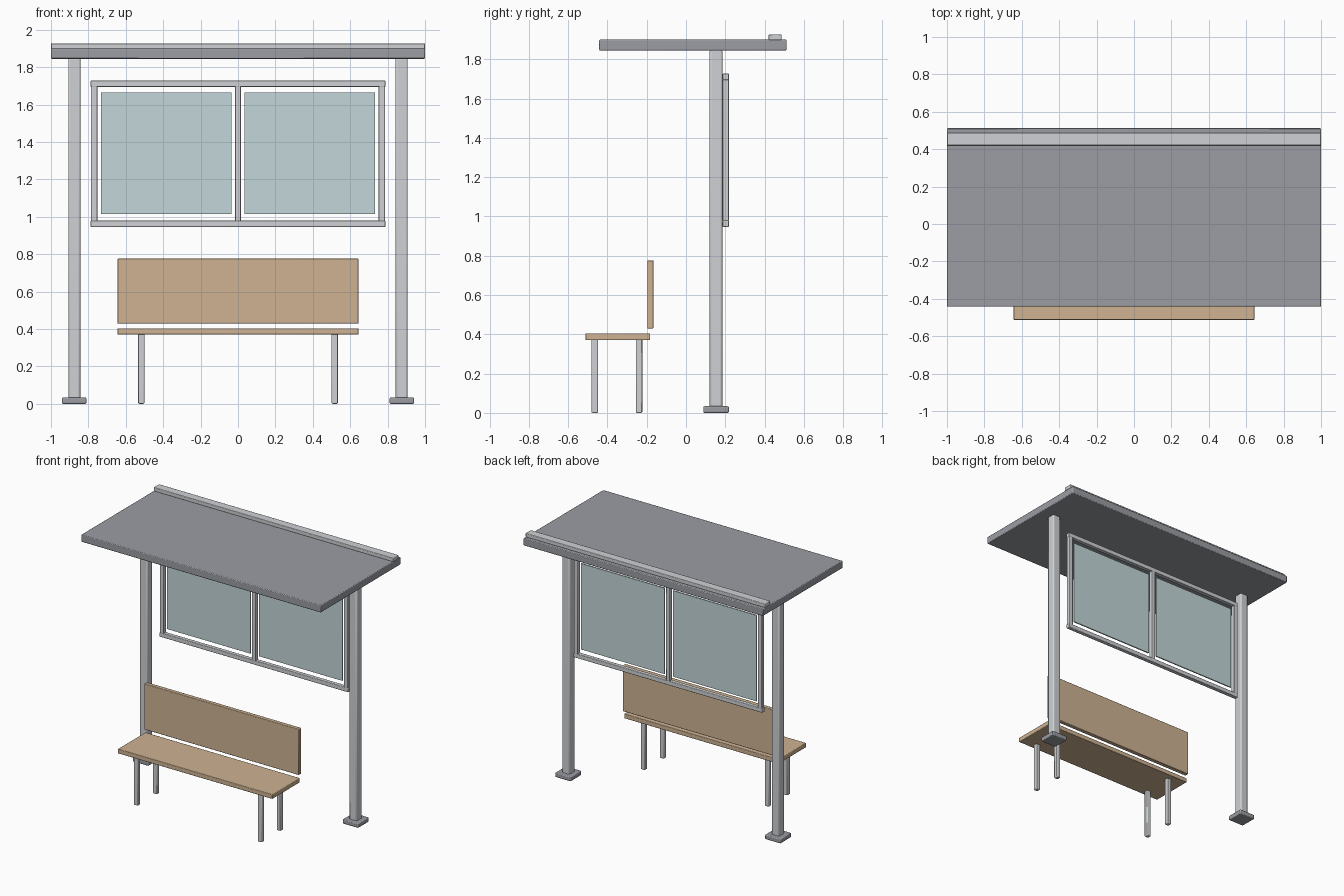
import bpy, bmesh

if "Cube" in bpy.data.objects:
    bpy.data.objects.remove(bpy.data.objects["Cube"])


def material(name, rgb):
    m = bpy.data.materials.new(name)
    m.diffuse_color = (*rgb, 1)
    m.use_nodes = True
    m.node_tree.nodes["Principled BSDF"].inputs["Base Color"].default_value = m.diffuse_color
    return m


DARK = material("dark_metal", (0.33, 0.34, 0.37))
LIGHT = material("light_metal", (0.62, 0.64, 0.66))
WOOD = material("wood", (0.62, 0.45, 0.29))
GLASS = material("glass", (0.55, 0.68, 0.70))


def box(name, x, y, z, mat, bevel=0.004):
    """Softly bevelled box from (min, max) ranges on each axis."""
    bm = bmesh.new()
    bmesh.ops.create_cube(bm, size=1)
    for v in bm.verts:
        v.co = [r[0] if c < 0 else r[1] for c, r in zip(v.co, (x, y, z))]
    mesh = bpy.data.meshes.new(name)
    bm.to_mesh(mesh)
    bm.free()
    mesh.materials.append(mat)
    ob = bpy.data.objects.new(name, mesh)
    bpy.context.collection.objects.link(ob)
    mod = ob.modifiers.new("soft_edges", 'BEVEL')
    mod.width = bevel
    mod.segments = 2
    bpy.ops.object.select_all(action='DESELECT')
    ob.select_set(True)
    bpy.context.view_layer.objects.active = ob
    bpy.ops.object.shade_smooth_by_angle()
    return ob


def around(c, size):
    return (c - size / 2, c + size / 2)


# Roof slab and rear gutter strip
box("roof", (-1, 1), (-0.442, 0.512), (1.845, 1.9), DARK, 0.005)
box("roof_rear_strip", (-1, 1), (0.421, 0.486), (1.898, 1.927), LIGHT)

# Window frame rails and middle bar
FRAME_Y = (0.187, 0.218)
box("frame_top_rail", (-0.788, 0.788), FRAME_Y, (1.695, 1.728), LIGHT)
box("frame_bottom_rail", (-0.788, 0.788), FRAME_Y, (0.946, 0.979), LIGHT)
box("frame_middle_bar", around(0, 0.03), FRAME_Y, (0.975, 1.70), LIGHT)

# Bench seat and backrest
box("bench_seat", (-0.645, 0.645), (-0.512, -0.182), (0.37, 0.404), WOOD)
box("bench_backrest", (-0.645, 0.645), (-0.197, -0.165), (0.43, 0.776), WOOD)

# Parts repeated on both sides
for side, s in (("left", -1), ("right", 1)):
    box(f"{side}_post", around(s * 0.875, 0.065), around(0.153, 0.065),
        (0.02, 1.85), LIGHT, 0.009)
    box(f"{side}_base_plate", around(s * 0.876, 0.13), around(0.153, 0.13),
        (0, 0.034), DARK, 0.006)
    box(f"{side}_frame_stile", around(s * 0.769, 0.033), FRAME_Y, (0.975, 1.70), LIGHT)
    box(f"{side}_glass_pane", around(s * 0.384, 0.698), around(0.202, 0.01),
        (1.015, 1.664), GLASS, 0.001)
    for row, y in (("front", -0.464), ("rear", -0.239)):
        box(f"{side}_{row}_bench_leg", around(s * 0.517, 0.033), around(y, 0.033),
            (0, 0.375), LIGHT, 0.005)
